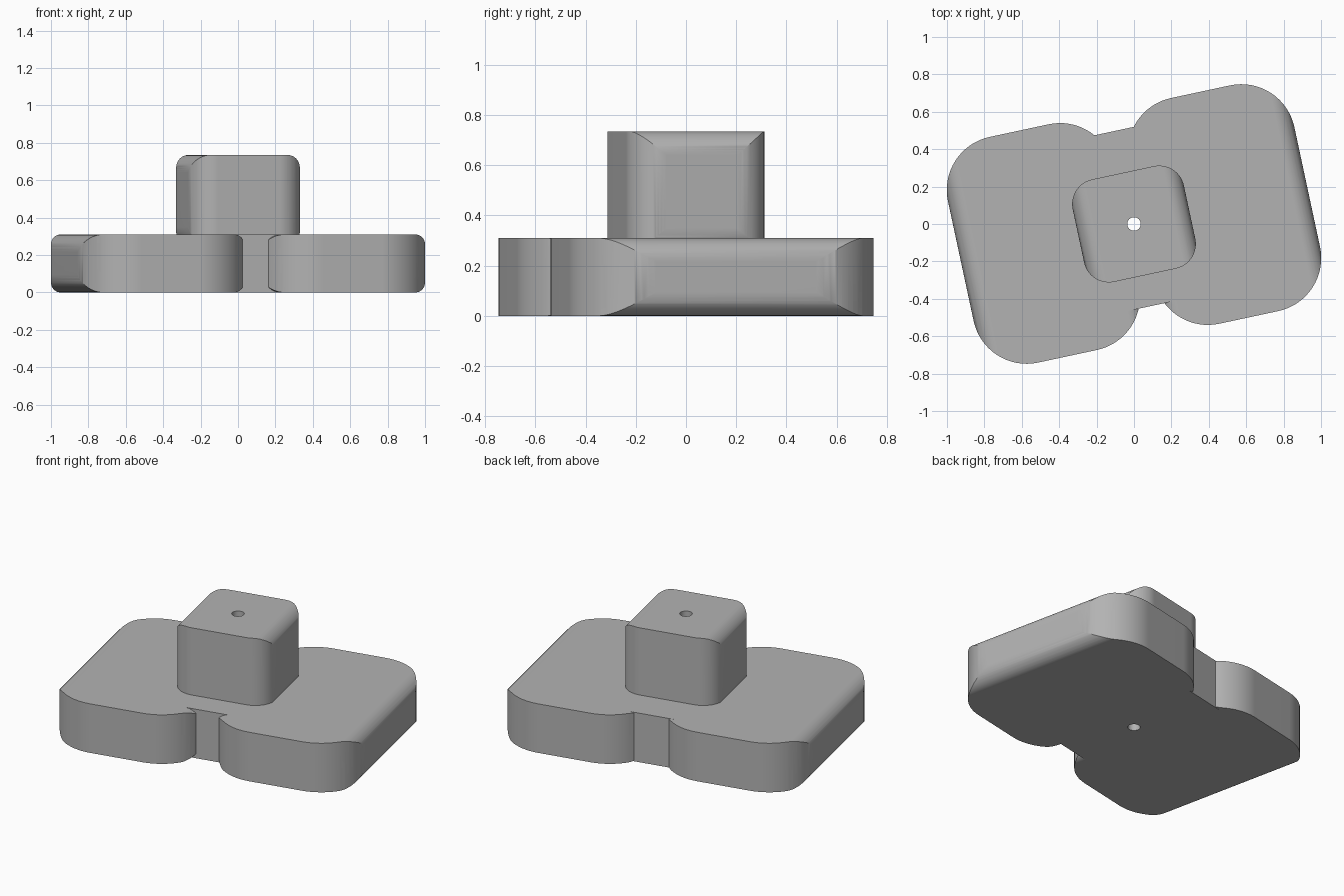
import bpy, bmesh, math
from mathutils import Matrix

if "Cube" in bpy.data.objects:
    bpy.data.objects.remove(bpy.data.objects["Cube"], do_unlink=True)

TURN = Matrix.Rotation(math.radians(12.1), 4, "Z")
EDGE = 0.094          # rounding of the top and bottom edges
BASE_H = 0.31

grey = bpy.data.materials.new("plain grey")
grey.use_nodes = True
COLOUR = (0.45, 0.45, 0.45, 1)
grey.diffuse_color = COLOUR
grey.node_tree.nodes["Principled BSDF"].inputs["Base Color"].default_value = COLOUR


def rounded_rect(a0, a1, b0, b1, r, steps=16):
    """Outline of a rectangle with round corners, counter-clockwise."""
    corners = [(a1 - r, b1 - r), (a0 + r, b1 - r), (a0 + r, b0 + r), (a1 - r, b0 + r)]
    pts = []
    for i, (a, b) in enumerate(corners):
        for s in range(steps + 1):
            t = math.pi / 2 * (i + s / steps)
            pts.append((a + r * math.cos(t), b + r * math.sin(t)))
    return pts


def prism(name, points, depth):
    """Extrude a closed outline of 3D points along depth."""
    bm = bmesh.new()
    face = bm.faces.new([bm.verts.new(p) for p in points])
    side = bmesh.ops.extrude_face_region(bm, geom=[face])
    moved = [g for g in side["geom"] if isinstance(g, bmesh.types.BMVert)]
    bmesh.ops.translate(bm, verts=moved, vec=depth)
    bmesh.ops.recalc_face_normals(bm, faces=bm.faces)
    mesh = bpy.data.meshes.new(name)
    bm.to_mesh(mesh)
    bm.free()
    mesh.materials.append(grey)
    obj = bpy.data.objects.new(name, mesh)
    bpy.context.collection.objects.link(obj)
    return obj


def combine(obj, other, operation):
    """Apply a boolean and remove the helper."""
    mod = obj.modifiers.new("combine", "BOOLEAN")
    mod.operation, mod.object, mod.solver = operation, other, "EXACT"
    bpy.context.view_layer.objects.active = obj
    bpy.ops.object.modifier_apply(modifier=mod.name)
    bpy.data.objects.remove(other, do_unlink=True)


def soft_block(name, x0, x1, y, z0, z1, corner):
    """Round-cornered plan intersected with a round-edged front profile."""
    plan = rounded_rect(x0, x1, -y, y, corner)
    profile = rounded_rect(x0, x1, z0, z1, EDGE)
    block = prism(name, [(a, b, z0 - 0.1) for a, b in plan], (0, 0, z1 - z0 + 0.2))
    cutter = prism("profile_cutter", [(a, -y - 0.1, c) for a, c in profile], (0, 2 * y + 0.2, 0))
    combine(block, cutter, "INTERSECT")
    return block


# Base: two pads joined by a bridge
base = soft_block("base", -0.947, -0.044, 0.617, 0, BASE_H, 0.29)
right_pad = soft_block("pad", 0.044, 0.947, 0.617, 0, BASE_H, 0.29)
bridge = prism("bridge", [(-0.3, -0.448, 0), (0.3, -0.448, 0), (0.3, 0.508, 0), (-0.3, 0.508, 0)],
               (0, 0, BASE_H))
combine(base, bridge, "UNION")
combine(base, right_pad, "UNION")

# Post standing on the bridge, sunk slightly into it
post = soft_block("post", -0.304, 0.304, 0.28, 0.255, 0.735, 0.135)

# Centre hole, turn and smooth shading
for part in (base, post):
    circle = [(0.036 * math.cos(k * math.tau / 32), 0.036 * math.sin(k * math.tau / 32), -0.1)
              for k in range(32)]
    combine(part, prism("hole_cutter", circle, (0, 0, 1)), "DIFFERENCE")
    part.data.transform(TURN)
    bpy.ops.object.select_all(action="DESELECT")
    part.select_set(True)
    bpy.context.view_layer.objects.active = part
    bpy.ops.object.shade_smooth_by_angle(angle=math.radians(30))
    part.modifiers.new("even_shading", "WEIGHTED_NORMAL").keep_sharp = True
